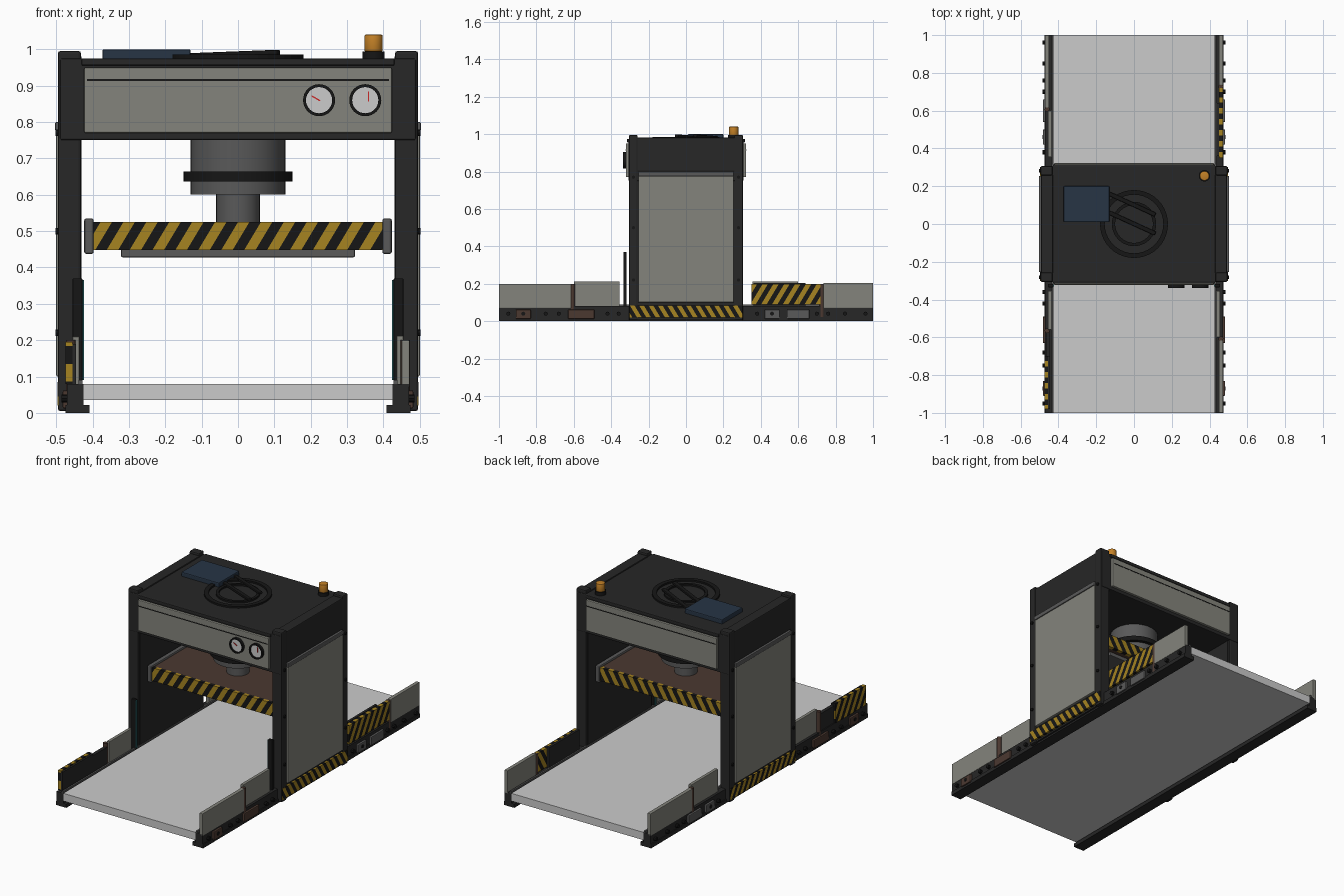
import bpy, bmesh, math
from mathutils import Vector, Matrix

if "Cube" in bpy.data.objects:
    bpy.data.objects.remove(bpy.data.objects["Cube"])


def mat(name, r, g, b):
    m = bpy.data.materials.new(name)
    m.diffuse_color = (r, g, b, 1)
    m.use_nodes = True
    m.node_tree.nodes["Principled BSDF"].inputs["Base Color"].default_value = m.diffuse_color
    return m


DARK = mat("dark_steel", .02, .02, .02)
BLACK = mat("black", .008, .008, .008)
PANEL = mat("panel_grey", .23, .23, .2)
METAL = mat("metal_grey", .1, .1, .1)
YELLOW = mat("hazard_yellow", .38, .23, .015)
ORANGE = mat("beacon_orange", .55, .22, .02)
BLUE = mat("dark_blue", .02, .035, .06)
BROWN = mat("rusty_brown", .07, .04, .03)
TEAL = mat("teal_glass", .02, .12, .13)
RED = mat("needle_red", .6, .02, .02)
WHITE = mat("dial_white", .6, .6, .58)


def finish(bm, name, *mats):
    me = bpy.data.meshes.new(name)
    bm.to_mesh(me)
    bm.free()
    ob = bpy.data.objects.new(name, me)
    bpy.context.collection.objects.link(ob)
    for m in mats:
        if m:
            me.materials.append(m)
    return ob


def box_mesh(x, y, z):
    bm = bmesh.new()
    bmesh.ops.create_cube(bm, size=1)
    for v in bm.verts:
        v.co = Vector([(r[0] + r[1]) / 2 + c * abs(r[1] - r[0]) for r, c in zip((x, y, z), v.co)])
    return bm


def box(name, x, y, z, m=None, bevel=0):
    bm = box_mesh(x, y, z)
    if bevel:
        bmesh.ops.bevel(bm, geom=bm.edges[:], offset=bevel, segments=2, profile=.5, affect='EDGES')
    return finish(bm, name, m)


def mx(s, a, b):
    """range mirrored to side s"""
    return (min(s * a, s * b), max(s * a, s * b))


# box cut by slanted planes, faces coloured alternately
def hazard(name, x, y, z, axis, pitch, lean):
    bm = box_mesh(x, y, z)
    r = (x, y)[axis]
    d = Vector((0, 0, -lean))
    d[axis] = 1
    f = lambda co: co.dot(d) / (pitch / 2)
    lo = math.floor(min(f(v.co) for v in bm.verts))
    hi = math.ceil(max(f(v.co) for v in bm.verts))
    for i in range(lo, hi + 1):
        bmesh.ops.bisect_plane(bm, geom=bm.verts[:] + bm.edges[:] + bm.faces[:],
                               plane_co=d * (i * pitch / 2 / d.length_squared), plane_no=d)
    for face in bm.faces:
        face.material_index = math.floor(f(face.calc_center_median())) % 2
    return finish(bm, name, YELLOW, BLACK)


def cyl(name, c, r, depth, m=None, axis='Z', seg=32, bevel=0):
    bm = bmesh.new()
    rot = {'Z': Matrix(), 'Y': Matrix.Rotation(math.pi / 2, 4, 'X'), 'X': Matrix.Rotation(math.pi / 2, 4, 'Y')}[axis]
    bmesh.ops.create_cone(bm, cap_ends=True, segments=seg, radius1=r, radius2=r, depth=depth,
                          matrix=Matrix.Translation(c) @ rot)
    if bevel:
        rims = [e for e in bm.edges if any(len(f.verts) > 4 for f in e.link_faces)]
        bmesh.ops.bevel(bm, geom=rims, offset=bevel, segments=2, profile=.5, affect='EDGES')
    ob = finish(bm, name, m)
    for p in ob.data.polygons:
        p.use_smooth = len(p.vertices) == 4
    ob.data.set_sharp_from_angle(angle=math.radians(35))
    return ob


# flat ring spun from a small rectangle
def ring(name, c, r0, r1, h, m, axis='Z', seg=40):
    bm = bmesh.new()
    vs = [bm.verts.new(p) for p in ((r0, 0, -h / 2), (r1, 0, -h / 2), (r1, 0, h / 2), (r0, 0, h / 2))]
    es = [bm.edges.new((vs[i], vs[(i + 1) % 4])) for i in range(4)]
    bmesh.ops.spin(bm, geom=vs + es, cent=(0, 0, 0), axis=(0, 0, 1), angle=2 * math.pi, steps=seg)
    bmesh.ops.remove_doubles(bm, verts=bm.verts[:], dist=1e-5)
    bmesh.ops.recalc_face_normals(bm, faces=bm.faces[:])
    if axis == 'Y':
        bm.transform(Matrix.Rotation(math.pi / 2, 4, 'X'))
    bm.transform(Matrix.Translation(c))
    return finish(bm, name, m)


# conveyor belt
box("conveyor_belt", (-.425, .425), (-1, 1), (.035, .08))

for s in (-1, 1):
    side = "right" if s > 0 else "left"
    # rails with flange, bolts and small service boxes
    box(side + "_rail", mx(s, .425, .47), (-1, 1), (0, .08), DARK)
    box(side + "_rail_flange", mx(s, .408, .475), (-1, 1), (0, .022), DARK)
    box(side + "_rail_lip", mx(s, .428, .438), (-1, 1), (.078, .09), METAL)
    for a, b, m in ((-.91, -.83, BROWN), (-.63, -.49, BROWN), (.42, .5, METAL), (.54, .66, METAL)):
        box(side + "_rail_box", mx(s, .465, .482), (a, b), (.012, .062), m, .004)
    for y in (-.95, -.87, -.75, -.68, -.42, -.36, .38, .46, .7, .76, .85, .96):
        cyl(side + "_rail_bolt", (s * .475, y, .04), .011, .02, BLACK, 'X', 8)

    # portal side wall, corner columns, cladding
    box(side + "_side_wall", mx(s, .43, .485), (-.29, .29), (.01, .8), DARK)
    box(side + "_side_cap", mx(s, .43, .492), (-.265, .265), (.8, .982), DARK, .005)
    box(side + "_side_panel", mx(s, .48, .5), (-.255, .255), (.1, .775), PANEL, .004)
    box(side + "_side_panel_lip", mx(s, .48, .503), (-.255, .255), (.775, .8), METAL, .004)
    hazard(side + "_base_stripes", mx(s, .45, .497), (-.302, .302), (.02, .085), 1, .05, -.6)
    for t in (-1, 1):
        box(side + "_corner_column", mx(s, .432, .495), mx(t, .258, .305), (.005, .995), DARK, .006)
        for z in (.22, .5, .77):
            cyl(side + "_column_bolt", (s * .496, t * .281, z), .009, .012, BLACK, 'X', 8)

    # front light curtain rod
    box(side + "_sensor_rod", mx(s, .428, .455), (-.335, -.318), (.07, .37), BLACK, .003)
    box(side + "_sensor_glass", mx(s, .424, .43), (-.332, -.321), (.09, .365), TEAL)

# guide guards along the belt
box("right_front_guard_outer", (.45, .472), (-1, -.615), (.07, .2), PANEL, .003)
box("right_front_guard_inner", (.436, .455), (-.6, -.355), (.07, .212), PANEL, .003)
hazard("right_back_hazard_guard", (.45, .472), (.35, .72), (.09, .2), 1, .058, .6)
box("right_back_hazard_backing", (.436, .45), (.36, .64), (.07, .205), DARK)
box("right_back_guard", (.45, .472), (.735, 1), (.07, .205), PANEL, .003)
box("left_front_guard", (-.455, -.436), (-.56, -.355), (.07, .21), PANEL, .003)
box("left_front_dark_guard", (-.465, -.445), (-.7, -.57), (.07, .18), DARK)
hazard("left_front_hazard_guard", (-.475, -.455), (-.98, -.7), (.08, .195), 1, .058, -.6)
box("left_front_hazard_backing", (-.455, -.445), (-.98, -.7), (.07, .19), DARK)
box("left_back_guard_outer", (-.472, -.45), (.615, 1), (.07, .2), PANEL, .003)
box("left_back_guard_inner", (-.455, -.436), (.355, .6), (.07, .212), PANEL, .003)
for x, y in ((.46, -.607), (.46, .727), (-.46, -.565), (-.46, .607)):
    cyl("guard_post", (x, y, .105), .013, .19, BROWN, seg=16)

# header
box("header", (-.49, .49), (-.308, .308), (.75, .975), DARK, .005)
for t in (-1, 1):
    box("header_panel", (-.423, .423), mx(t, .3, .322), (.77, .95), PANEL, .004)
    box("header_panel_groove", (-.415, .415), mx(t, .318, .3235), (.913, .918), BLACK)
    box("header_rim", (-.43, .43), mx(t, .3, .315), (.955, .975), DARK, .004)

# gauges
for x, a in ((.223, 60), (.35, 0)):
    ring("gauge_rim", (x, -.327, .86), .036, .044, .022, BLACK, 'Y', 32)
    cyl("gauge_dial", (x, -.325, .86), .037, .01, WHITE, 'Y')
    n = box("gauge_needle", (-.0018, .0018), (-.002, .002), (-.003, .024), RED)
    n.location = (x + (.009 if a == 0 else 0), -.332, .86)
    n.rotation_euler = (0, math.radians(-a if a else 0), 0)

# roof: fan rings, control box, cables, beacon
ring("fan_outer_ring", (0, 0, .979), .155, .18, .012, BLACK)
ring("fan_inner_ring", (0, 0, .979), .1, .117, .012, BLACK)
for y in (.16, .06):
    c = box("roof_bar", (-.135, .135), (-.011, .011), (-.007, .007), BLACK, .004)
    c.location = (-.01, y - .055, .987)
    c.rotation_euler = (0, math.radians(-2), math.radians(-24.5))
box("roof_control_box", (-.373, -.13), (.01, .2), (.97, 1), BLUE, .005)
cyl("beacon_base", (.373, .255, .982), .03, .025, BLACK)
cyl("beacon_lamp", (.373, .255, 1.017), .025, .046, ORANGE, bevel=.003)

# press cylinder
cyl("press_cylinder", (0, 0, .68), .13, .16, METAL, seg=48)
cyl("press_collar", (0, 0, .65), .15, .028, BLACK, seg=48)
cyl("press_rod", (0, 0, .56), .06, .09, METAL)

# press plate
box("press_plate", (-.4, .4), (-.21, .21), (.45, .523), BROWN)
for t in (-1, 1):
    hazard("press_plate_stripes", (-.4, .4), mx(t, .205, .225), (.448, .525), 0, .063, .6)
    box("press_plate_end_cap", mx(t, .397, .423), (-.232, .232), (.437, .535), METAL, .006)
box("press_pad", (-.322, .322), (-.18, .18), (.428, .452), METAL, .004)
